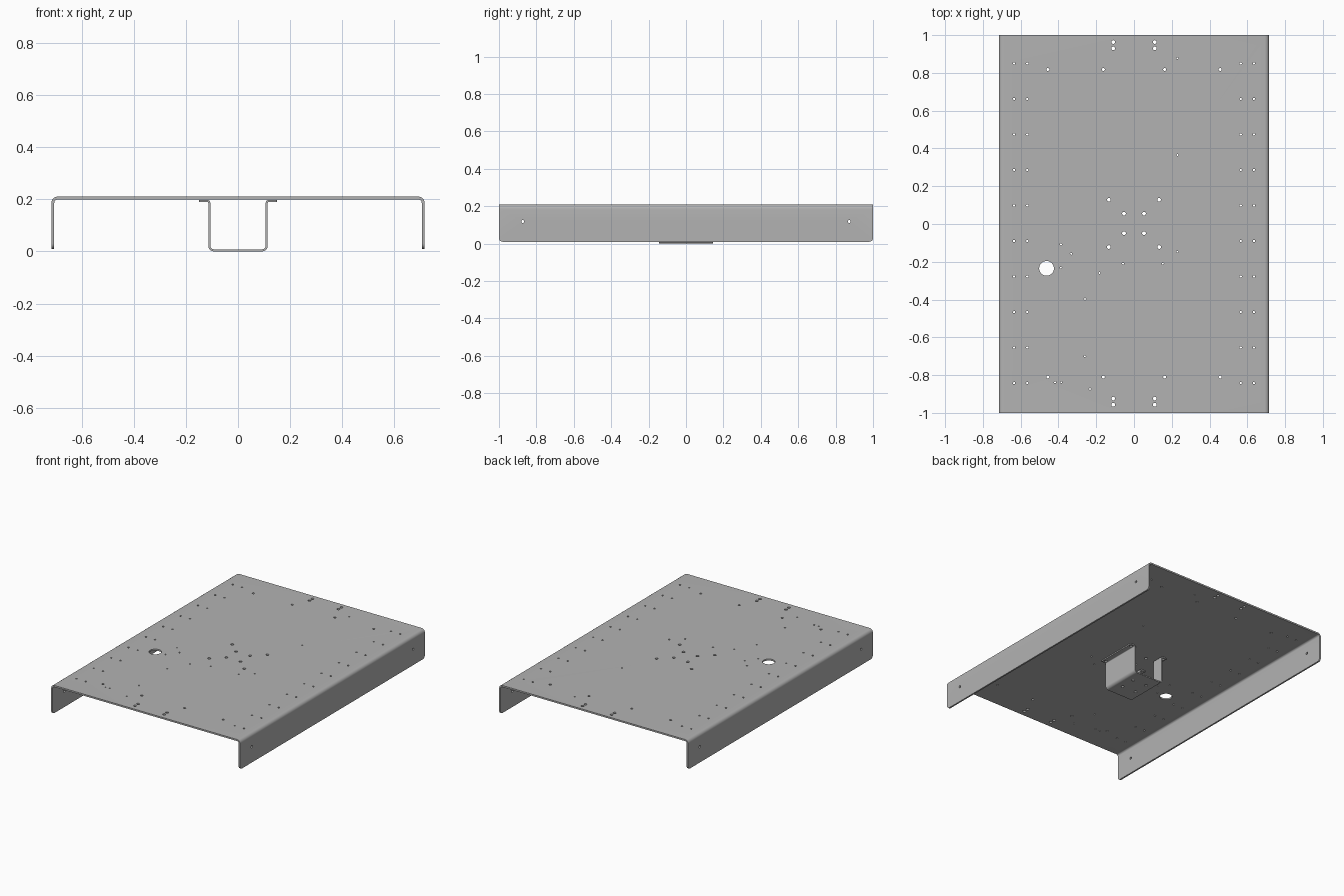
import bpy
import bmesh
from math import pi
from mathutils import Matrix

old = bpy.data.objects.get("Cube")
if old:
    bpy.data.objects.remove(old, do_unlink=True)

steel = bpy.data.materials.new("grey steel")
steel.use_nodes = True
steel.diffuse_color = (0.45, 0.45, 0.45, 1)
steel.node_tree.nodes["Principled BSDF"].inputs["Base Color"].default_value = steel.diffuse_color


def new_object(name, bm):
    mesh = bpy.data.meshes.new(name)
    bm.to_mesh(mesh)
    bm.free()
    obj = bpy.data.objects.new(name, mesh)
    bpy.context.collection.objects.link(obj)
    return obj


def bent_sheet(name, profile, half_length, thickness, bend, corner, cutters):
    """Fold a strip along y, round its bends and end corners, thicken it and cut it."""
    bm = bmesh.new()
    rows = [[bm.verts.new((x, y, z)) for x, z in profile]
            for y in (-half_length, half_length)]
    for i in range(len(profile) - 1):
        bm.faces.new((rows[0][i], rows[0][i + 1], rows[1][i + 1], rows[1][i]))
    ends = [row[i] for row in rows for i in (0, -1)]
    bmesh.ops.bevel(bm, geom=ends, offset=corner, segments=5,
                    profile=0.5, affect='VERTICES')
    bends = [e for e in bm.edges if len(e.link_faces) == 2]
    bmesh.ops.bevel(bm, geom=bends, offset=bend, segments=6,
                    profile=0.5, affect='EDGES')
    obj = new_object(name, bm)
    obj.data.materials.append(steel)
    solid = obj.modifiers.new("thickness", 'SOLIDIFY')
    solid.thickness = thickness
    solid.offset = -1
    for cutter in cutters:
        cut = obj.modifiers.new("cut", 'BOOLEAN')
        cut.operation = 'DIFFERENCE'
        cut.solver = 'EXACT'
        cut.object = cutter
    bpy.ops.object.select_all(action='DESELECT')
    obj.select_set(True)
    bpy.context.view_layer.objects.active = obj
    for m in list(obj.modifiers):
        bpy.ops.object.modifier_apply(modifier=m.name)
    bpy.ops.object.shade_smooth_by_angle()
    return obj


# Drill pattern
drill = bmesh.new()


def hole(x, y, r, z=0.1, depth=0.5, turn=0, sides=14):
    bmesh.ops.create_cone(drill, cap_ends=True, segments=sides, radius1=r, radius2=r,
                          depth=depth, matrix=Matrix.Translation((x, y, z))
                          @ Matrix.Rotation(turn, 4, 'Y'))


# Rows of fixing holes beside each long edge
for side in (-1, 1):
    for x in (0.565, 0.635):
        for i in range(10):
            hole(side * x, 0.85 - 0.188 * i, 0.006)
    # Pairs at the ends, rows across the ends, and the flange holes
    for end in (-1, 1):
        for y in (0.927, 0.96):
            hole(side * 0.11, end * y + 0.003, 0.01)
        for x in (0.162, 0.456):
            hole(side * x, end * 0.814 + 0.004, 0.008)
        # Bracket fixings and centre holes
        hole(side * 0.133, end * 0.125 + 0.003, 0.01)
        hole(side * 0.053, end * 0.052 + 0.003, 0.01)
        hole(side * 0.71, end * 0.873, 0.008, z=0.118, depth=0.1, turn=pi / 2)

# Scattered small holes
for x, y in [(0.23, 0.878), (0.23, 0.365), (0.23, -0.147), (-0.387, -0.108),
             (-0.333, -0.158), (-0.387, -0.232), (-0.183, -0.26), (-0.058, -0.21),
             (0.153, -0.21), (-0.26, -0.397), (-0.26, -0.7), (-0.418, -0.838),
             (-0.385, -0.838), (-0.233, -0.873)]:
    hole(x, y, 0.005)

# Cable hole
hole(-0.463, -0.235, 0.039, sides=40)
holes = new_object("hole_cutter", drill)

# Opening in one wall of the bracket
box = bmesh.new()
bmesh.ops.create_cube(box, size=1, matrix=Matrix.Translation((-0.135, 0, 0.13))
                      @ Matrix.Diagonal((0.07, 0.13, 0.2, 1)))
opening = new_object("opening_cutter", box)

# Folded tray
bent_sheet("folded_tray", [(-0.716, 0.01), (-0.716, 0.21), (0.716, 0.21), (0.716, 0.01)],
           1.0, 0.011, 0.024, 0.02, [holes])

# Hat-shaped bracket under the tray
half = [(0.15, 0.198), (0.106, 0.198), (0.106, 0.008)]
bent_sheet("hanging_bracket", [(-x, z) for x, z in half] + half[::-1],
           0.145, 0.008, 0.013, 0.006, [holes, opening])

for cutter in (holes, opening):
    bpy.data.objects.remove(cutter, do_unlink=True)
